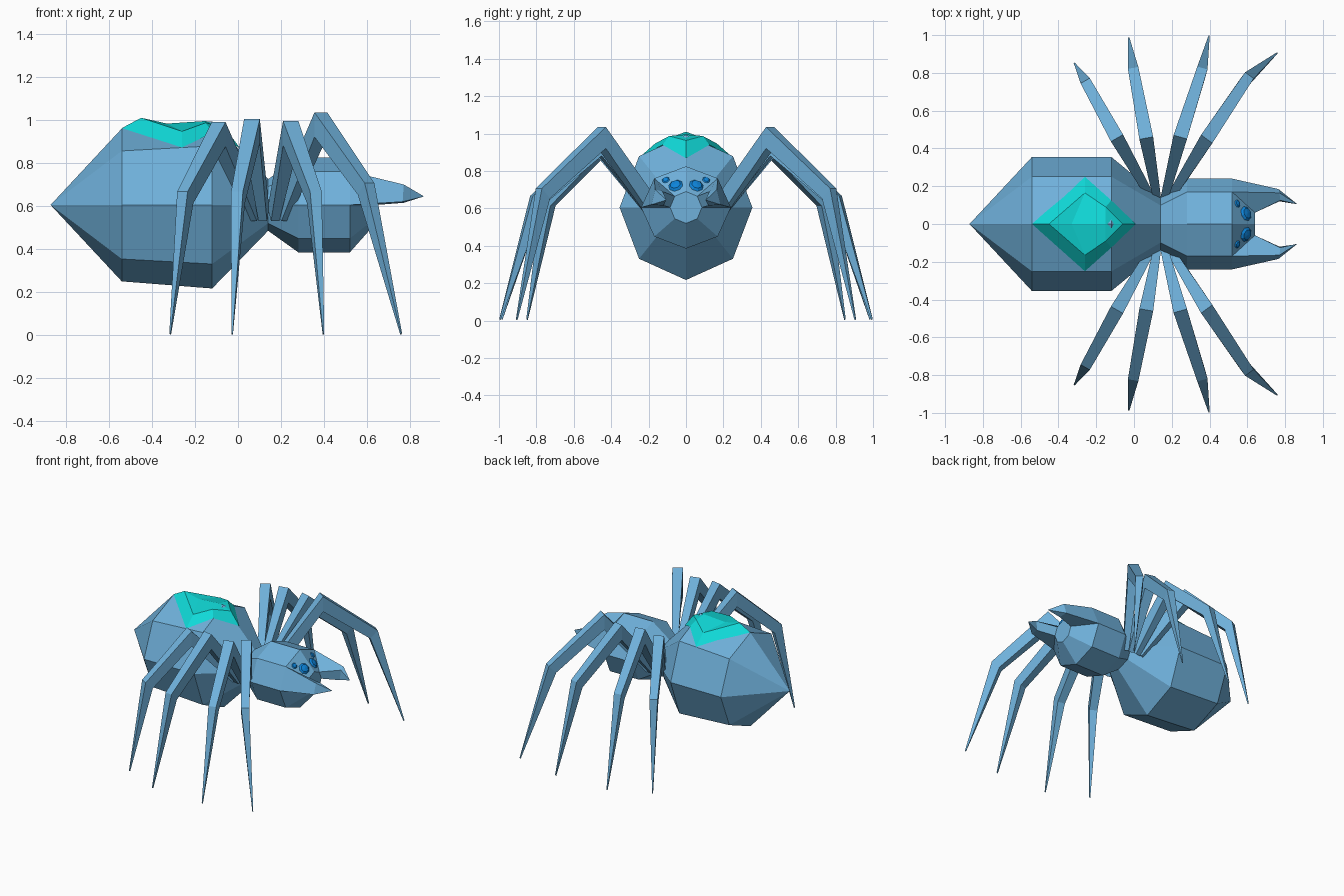
import bpy, bmesh, math
from mathutils import Vector, Matrix

if "Cube" in bpy.data.objects:
    bpy.data.objects.remove(bpy.data.objects["Cube"])


def material(name, rgb):
    m = bpy.data.materials.new(name)
    m.diffuse_color = (*rgb, 1)
    m.use_nodes = True
    m.node_tree.nodes["Principled BSDF"].inputs["Base Color"].default_value = m.diffuse_color
    return m


BLUE = material("steel blue", (0.16, 0.44, 0.71))
CYAN = material("cyan marking", (0.005, 0.70, 0.69))
EYE = material("bright eye blue", (0.004, 0.23, 0.70))


def finish(name, bm, mat):
    bmesh.ops.remove_doubles(bm, verts=bm.verts, dist=0.0005)
    bmesh.ops.recalc_face_normals(bm, faces=bm.faces)
    me = bpy.data.meshes.new(name)
    bm.to_mesh(me)
    bm.free()
    me.materials.append(mat)
    ob = bpy.data.objects.new(name, me)
    bpy.context.collection.objects.link(ob)
    return ob


def loft(name, rings, mat):
    """Skin a list of equal-length closed rings and cap both ends."""
    bm = bmesh.new()
    vs = [[bm.verts.new(p) for p in r] for r in rings]
    n = len(rings[0])
    for a, b in zip(vs, vs[1:]):
        for i in range(n):
            j = (i + 1) % n
            bm.faces.new((a[i], a[j], b[j], b[i]))
    bm.faces.new(vs[0])
    bm.faces.new(vs[-1])
    return finish(name, bm, mat)


# Body: octagonal rings along x (x, half width, half height)
def octagon(x, ry, rz, cz=0.605):
    return [Vector((x, ry * math.cos(k * math.pi / 4), cz + rz * math.sin(k * math.pi / 4)))
            for k in range(8)]


sections = [(-0.87, 0.001, 0.001), (-0.54, 0.355, 0.355), (-0.12, 0.355, 0.388),
            (0.14, 0.14, 0.12), (0.28, 0.24, 0.22), (0.52, 0.24, 0.22), (0.64, 0.085, 0.085)]
rings = [octagon(*s) for s in sections]
loft("body", rings, BLUE)

# Raised diamond marking on the abdomen, half described and mirrored
P = dict(O0=(-.54, 0, .962), O1=(-.26, .25, .872), O2=(-.12, .125, .94), O3=(.01, 0, .868),
         A=(-.45, 0, 1.01), C=(-.26, .165, .947), D=(-.15, .09, .987), E=(-.06, 0, .963),
         R1=(-.33, 0, .983), R2=(-.15, 0, .995))
bm = bmesh.new()
for sy in (1, -1):
    for face in ("O0 O1 C A", "O1 O2 D C", "O2 O3 E D", "A C R1", "C D R2 R1", "D E R2"):
        f = bm.faces.new([bm.verts.new((P[k][0], sy * P[k][1], P[k][2])) for k in face.split()])
        f.normal_update()
marking = finish("abdomen_marking", bm, CYAN)
if sum(p.normal.z for p in marking.data.polygons) < 0:
    marking.data.flip_normals()

# Legs: root, knee, second joint and tip, four-sided
legs = [  # root x, knee (x, y, top z), joint (x, y, z), tip (x, y)
    (0.085, (-0.09, 0.455, 0.99), (-0.245, 0.735, 0.64), (-0.315, 0.85)),
    (0.12, (0.065, 0.455, 1.005), (0.0, 0.80, 0.64), (-0.027, 0.985)),
    (0.165, (0.245, 0.46, 0.995), (0.355, 0.80, 0.64), (0.397, 0.995)),
    (0.20, (0.385, 0.45, 1.035), (0.595, 0.765, 0.68), (0.758, 0.905)),
]
for sy, side in ((-1, "right"), (1, "left")):
    for i, (rx, k, j, t) in enumerate(legs):
        root = Vector((rx, sy * 0.15, 0.56))
        knee = Vector((k[0], sy * k[1], k[2] - 0.057))
        joint = Vector((j[0], sy * j[1], j[2]))
        tip = Vector((t[0], sy * t[1], 0.006))
        d = Vector((tip.x - root.x, tip.y - root.y, 0)).normalized()
        s = Vector((-d.y, d.x, 0))
        up = Vector((0, 0, 1))
        spec = [(root, 0.02, up * 0.03 - d * 0.03), (knee, 0.037, up * 0.057),
                (joint, 0.028, up * 0.027 + d * 0.027), (tip, 0.003, d * 0.003 + up * 0.003)]
        loft(f"{side}_leg_{i + 1}",
             [[c + s * w + u, c - s * w + u, c - s * w - u, c + s * w - u] for c, w, u in spec], BLUE)

# Fangs: grown from the slanted front faces of the head
back, front = rings[5], rings[6]
for sy, side in ((-1, "right"), (1, "left")):
    def flip(p):
        return Vector((p[0], sy * p[1], p[2]))
    base = [flip(p) for p in (back[0], back[1], front[1], front[0])]
    mid = [flip(p) for p in ((.765, .185, .62), (.77, .165, .70), (.775, .125, .69), (.77, .12, .615))]
    end = [flip((.862, .106, .645)) + Vector((0, a, b))
           for a, b in ((.001, -.001), (.001, .001), (-.001, .001), (-.001, -.001))]
    loft(f"{side}_fang", [base, mid, end], BLUE)

# Eyes: flattened beads lying on the two upper slanted faces
for sy, side in ((-1, "right"), (1, "left")):
    a, b, c = back[2], back[1], front[2]
    n = (b - a).cross(c - a)
    n = n if n.x > 0 else -n
    n.normalize()
    for label, y, z, r in (("large", 0.055, 0.722, 0.04), ("small", 0.108, 0.752, 0.021)):
        x = a.x - (n.y * (y - a.y) + n.z * (z - a.z)) / n.x
        nn = Vector((n.x, sy * n.y, n.z))
        m = (Matrix.Translation((x, sy * y, z)) @ nn.to_track_quat('Z', 'Y').to_matrix().to_4x4()
             @ Matrix.Diagonal((r, r, r * 0.4, 1)))
        bm = bmesh.new()
        bmesh.ops.create_uvsphere(bm, u_segments=8, v_segments=4, radius=1, matrix=m)
        finish(f"{side}_{label}_eye", bm, EYE)
